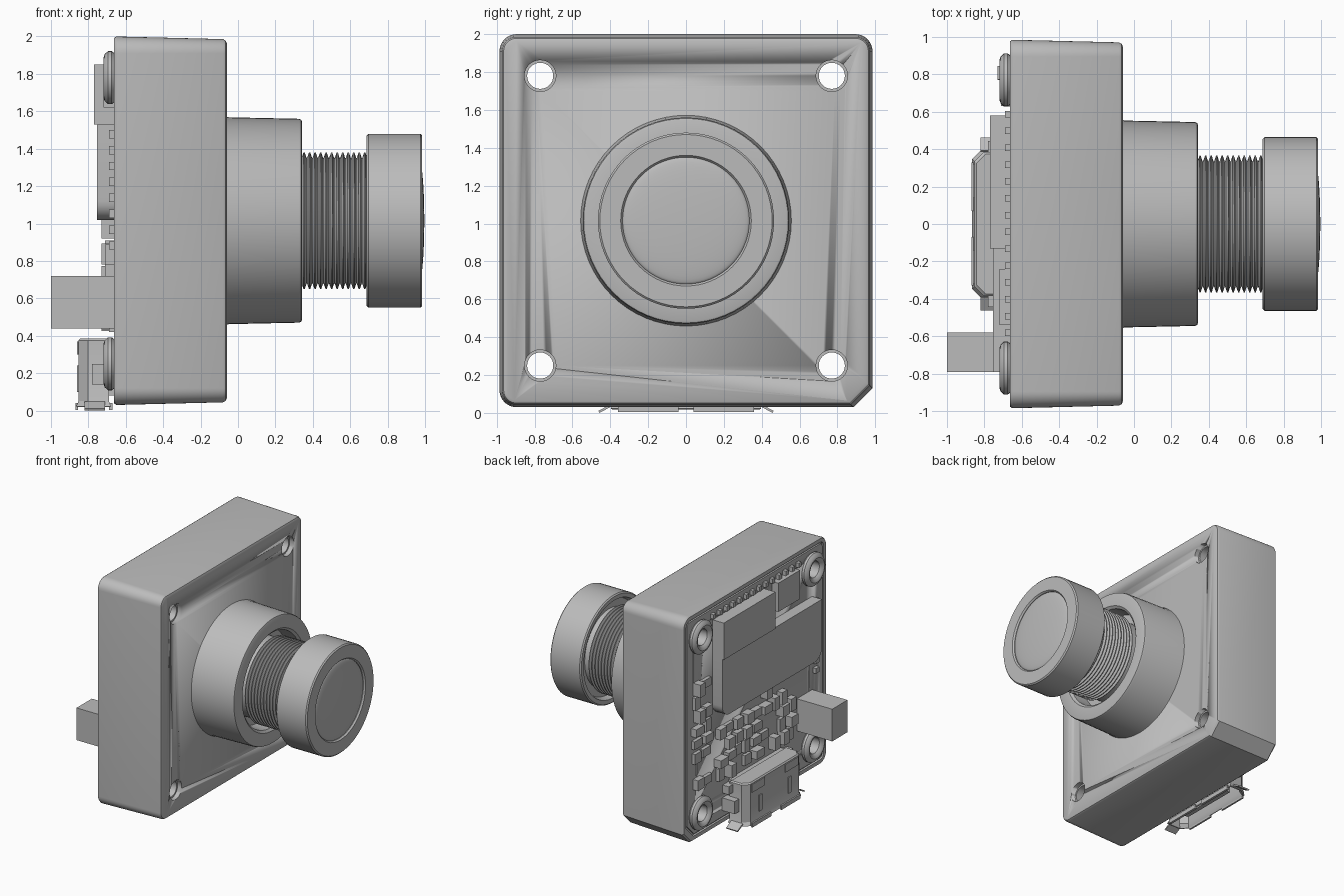
import bpy, bmesh, math, random
from mathutils import Vector, Matrix

random.seed(4)
if "Cube" in bpy.data.objects:
    bpy.data.objects.remove(bpy.data.objects["Cube"])

grey = bpy.data.materials.new("plain grey")
grey.use_nodes = True
grey.diffuse_color = (0.5, 0.5, 0.5, 1)
grey.node_tree.nodes["Principled BSDF"].inputs["Base Color"].default_value = (0.5, 0.5, 0.5, 1)
MID = 1.015  # height of the lens axis
TAU = 2 * math.pi


def finish(bm, name, smooth=True):
    bmesh.ops.recalc_face_normals(bm, faces=bm.faces)
    mesh = bpy.data.meshes.new(name)
    bm.to_mesh(mesh)
    bm.free()
    ob = bpy.data.objects.new(name, mesh)
    bpy.context.collection.objects.link(ob)
    mesh.materials.append(grey)
    if smooth:
        bpy.ops.object.select_all(action='DESELECT')
        ob.select_set(True)
        bpy.context.view_layer.objects.active = ob
        bpy.ops.object.shade_smooth_by_angle(angle=math.radians(30))
    return ob


def loft(name, rings, caps=True, closed=False):
    """Skin a list of equal-length point rings."""
    bm = bmesh.new()
    rows = [[bm.verts.new(p) for p in ring] for ring in rings]
    pairs = list(zip(rows, rows[1:])) + ([(rows[-1], rows[0])] if closed else [])
    for a, b in pairs:
        for i in range(len(a)):
            j = (i + 1) % len(a)
            bm.faces.new((a[i], a[j], b[j], b[i]))
    if caps:
        bm.faces.new(rows[0])
        bm.faces.new(rows[-1])
    return finish(bm, name)


def lathe(name, profile, y=0, z=MID, n=64, caps=True, closed=False):
    """Revolve (x, radius) points around an axis parallel to x."""
    rings = [[(x, y + r * math.cos(TAU * i / n), z + r * math.sin(TAU * i / n))
              for i in range(n)] for x, r in profile]
    return loft(name, rings, caps, closed)


def add_box(bm, x, y, z, tilt=0):
    """Box from (low, high) ranges, optionally tilted about x."""
    size = [b - a for a, b in (x, y, z)]
    centre = Vector([(a + b) / 2 for a, b in (x, y, z)])
    m = Matrix.Translation(centre) @ Matrix.Rotation(tilt, 4, 'X') @ Matrix.Diagonal((*size, 1))
    bmesh.ops.create_cube(bm, size=1, matrix=m)


def boxes(name, specs):
    bm = bmesh.new()
    for s in specs:
        add_box(bm, *s)
    return finish(bm, name, False)


def outline(x, inset):
    """Rounded square with one clipped lower corner."""
    h, r = 0.985 - inset, max(0.09 - inset, 0.03)
    pts = []
    for k in range(4):
        sy, sz = ((1, 1), (-1, 1), (-1, -1), (1, -1))[k]
        if k == 3:
            pts += [(x, h - 0.1, MID - h), (x, h, MID - h + 0.1)]
            continue
        for i in range(9):
            a = math.pi / 2 * (k + i / 8)
            pts.append((x, sy * (h - r) + r * math.cos(a), MID + sz * (h - r) + r * math.sin(a)))
    return pts


# Housing with a tapered side, softened front edge and a rim around the board
housing = loft("housing", [outline(*p) for p in (
    (-0.06, 0.035), (-0.066, 0.022), (-0.08, 0.014), (-0.65, 0), (-0.663, 0.008),
    (-0.663, 0.04), (-0.645, 0.04), (-0.645, 0.055), (-0.66, 0.055))])

# Through holes and hollow rivets at the four corners
corners = [(y, z) for y in (-0.77, 0.77) for z in (0.25, 1.78)]
for y, z in corners:
    cutter = lathe("hole_cutter", [(-0.8, 0.083), (0.1, 0.083)], y, z, 32)
    cutter.hide_render = True
    cutter.hide_set(True)
    cut = housing.modifiers.new("hole", 'BOOLEAN')
    cut.operation, cut.solver, cut.object = 'DIFFERENCE', 'EXACT', cutter
    lathe("rivet", [(-0.66, 0.13), (-0.675, 0.142), (-0.695, 0.142), (-0.713, 0.125),
                    (-0.72, 0.105), (-0.713, 0.085), (-0.695, 0.069), (-0.1, 0.069),
                    (-0.1, 0.084), (-0.66, 0.084)], y, z, 32, False, True)

# Lens holder, open at the front
lathe("lens_holder", [(-0.07, 0.56), (-0.05, 0.553), (0.325, 0.545), (0.338, 0.54),
                      (0.342, 0.53), (0.342, 0.43), (0.325, 0.41), (0.2, 0.40)])

# Threaded barrel
thread = [(0.1, 0.335)]
count = 13
for i in range(count):
    x = 0.31 + i * 0.0295
    thread += [(x, 0.335), (x + 0.011, 0.366), (x + 0.017, 0.366), (x + 0.027, 0.335)]
lathe("threaded_barrel", thread + [(0.76, 0.335)])

# Lens head with recessed back and a domed glass
lathe("lens_head", [(0.74, 0.33), (0.74, 0.405), (0.69, 0.42), (0.688, 0.455), (0.698, 0.465),
                    (0.975, 0.465), (0.985, 0.455), (0.985, 0.345), (0.972, 0.335), (0.965, 0.335)])
lathe("front_glass", [(0.966 + 0.03 * math.cos(a), 0.335 * math.sin(a))
                      for a in [math.pi / 2 * (1 - i / 12) for i in range(12)]]
      + [(0.996, 0.004)])

# Large shield, the module above it and a small chip beside it
bm = bmesh.new()
pts = [(0.58, 1.53), (-0.79, 1.53)]
for cy, cz, start in ((-0.69, 1.12, 0), (0.48, 1.12, 1)):
    for i in range(7):
        a = math.pi / 2 * (start + i / 6)
        pts.append((cy - 0.1 * math.cos(a), cz - 0.1 * math.sin(a)))
face = bm.faces.new([bm.verts.new((-0.65, y, z)) for y, z in pts])
ext = bmesh.ops.extrude_face_region(bm, geom=[face])["geom"]
bmesh.ops.translate(bm, vec=(-0.105, 0, 0), verts=[v for v in ext if isinstance(v, bmesh.types.BMVert)])
finish(bm, "shield_plate")
boxes("upper_module", [((-0.77, -0.65), (-0.13, 0.58), (1.53, 1.85))])
boxes("small_chip", [((-0.72, -0.65), (-0.54, -0.24), (1.62, 1.87))])
boxes("shield_foot", [((-0.73, -0.65), (-0.15, -0.08), (0.92, 1.03))])

# Rows of solder pads along the top and the side
boxes("top_pads", [((-0.69, -0.65), (y, y + 0.035), (1.87, 1.91))
                   for y in [-0.6 + 0.09 * i for i in range(14)]])
boxes("side_pads", [((-0.69, -0.65), (-0.85, -0.80), (z, z + 0.045))
                    for z in [0.86 + 0.085 * i for i in range(8)]])

# Small surface-mounted parts scattered on a loose grid
parts = []


def scatter(y0, y1, z0, z1, step):
    for i in range(round((y1 - y0) / step)):
        for j in range(round((z1 - z0) / step)):
            if random.random() < 0.12:
                continue
            y = y0 + (i + 0.5) * step + random.uniform(-0.01, 0.01)
            z = z0 + (j + 0.5) * step + random.uniform(-0.01, 0.01)
            a, b = random.choice(((0.055, 0.035), (0.035, 0.055), (0.045, 0.045)))
            d = random.choice((0.69, 0.71, 0.73))
            parts.append(((-d, -0.65), (y - a, y + a), (z - b, z + b)))


scatter(0.63, 0.88, 0.45, 1.45, 0.12)
scatter(-0.52, 0.61, 0.42, 0.92, 0.12)
boxes("small_components", parts)

# Block connector standing out from the back
boxes("block_connector", [((-1.0, -0.65), (-0.79, -0.58), (0.44, 0.72))])


# Socket: hollow shell, opening downward
def shell(z, grow):
    ys, x0, x1, c = 0.385 + grow, -0.853 - grow, -0.69 + grow, 0.05
    return [(x, y, z) for x, y in ((x1, ys), (x0 + c, ys), (x0, ys - c), (x0, c - ys),
                                   (x0 + c, -ys), (x1, -ys))]


loft("socket_shell", [shell(*p) for p in ((0.385, -0.01), (0.375, 0), (0.05, 0), (0.022, 0.012),
                                          (0.018, 0.002), (0.05, -0.014), (0.25, -0.014))])
boxes("socket_tongue", [((-0.785, -0.745), (-0.26, 0.26), (0.06, 0.26))])
boxes("socket_base", [((-0.70, -0.65), (-0.36, 0.36), (0.08, 0.38))])

# Flared lips, side ears and raised spring strips of the socket
lips, ears, strips = [], [], []
for s in (-1, 1):
    lips += [((-0.82, -0.71), (s * 0.425 - 0.04, s * 0.425 + 0.04), (0.018, 0.03), -s * 0.5),
             ((-0.87, -0.855), (s * 0.2 - 0.13, s * 0.2 + 0.13), (0.004, 0.04)),
             ((-0.69, -0.67), (s * 0.2 - 0.16, s * 0.2 + 0.16), (0.004, 0.04))]
    ears += [((-0.78, -0.65), (s * 0.41 - 0.035, s * 0.41 + 0.035), (0.14, 0.25)),
             ((-0.72, -0.65), (s * 0.40 - 0.04, s * 0.40 + 0.04), (0.29, 0.36))]
    strips += [((-0.86, -0.852), (s * 0.2 - 0.02, s * 0.2 + 0.02), (0.1, 0.24)),
               ((-0.86, -0.852), (s * 0.23 - 0.09, s * 0.23 + 0.09), (0.30, 0.37))]
boxes("socket_lips", lips)
boxes("socket_ears", ears)
boxes("socket_strips", strips)
